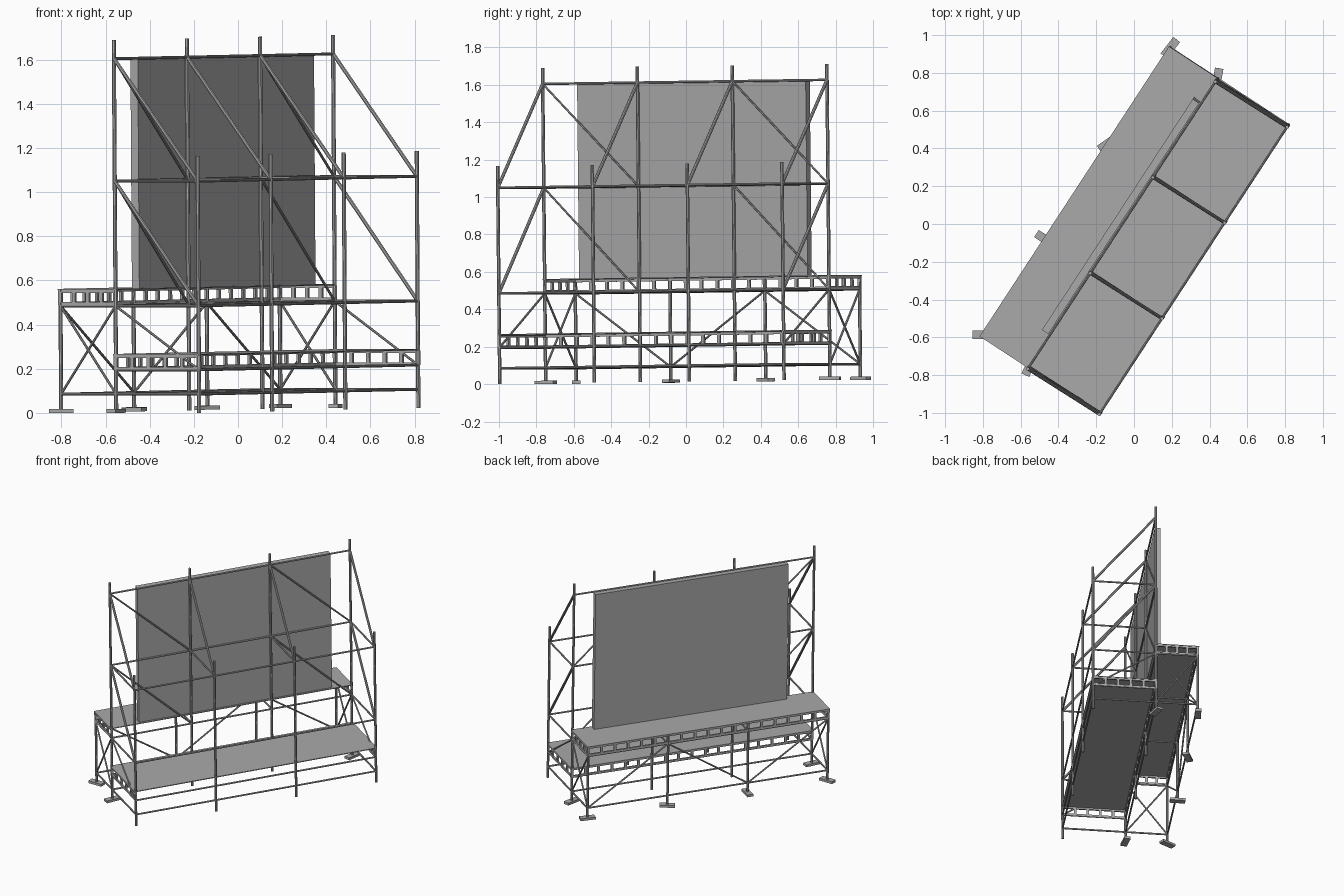
import bpy, bmesh, math
from mathutils import Vector, Matrix

cube = bpy.data.objects.get("Cube")
if cube:
    bpy.data.objects.remove(cube)

steel = bpy.data.materials.new("plain_grey")
steel.use_nodes = True
GREY = (0.40, 0.40, 0.40, 1)
steel.diffuse_color = GREY
steel.node_tree.nodes["Principled BSDF"].inputs["Base Color"].default_value = GREY

# Stage frame: u runs along the length, v runs to the front, slightly tilted
TILT = 0.012
U = Vector((0.547, 0.837, TILT)).normalized()
V = Vector((0.837, -0.547, 0)).normalized()
W = V.cross(U)
FRAME = Matrix((U, -V, W)).transposed().to_4x4()
FRAME.translation = (-0.055, 0.01, 0.011)

POSTS = [-0.908, -0.303, 0.303, 0.908]
END = POSTS[-1]
FRONT, MID, BACK = 0.449, 0.0, -0.298
FOOT, LEDGE, DECK, GUARD, TOP = 0.085, 0.195, 0.485, 1.05, 1.605


def P(u, v, z):
    return Vector((u, -v, z))


def finish(name, bm):
    bmesh.ops.recalc_face_normals(bm, faces=bm.faces)
    mesh = bpy.data.meshes.new(name)
    bm.to_mesh(mesh)
    bm.free()
    mesh.materials.append(steel)
    obj = bpy.data.objects.new(name, mesh)
    obj.matrix_world = FRAME
    bpy.context.collection.objects.link(obj)
    return obj


def tube(bm, a, b, r):
    d = b - a
    rot = d.to_track_quat('Z', 'Y').to_matrix().to_4x4()
    bmesh.ops.create_cone(bm, cap_ends=True, segments=8, radius1=r, radius2=r,
                          depth=d.length, matrix=Matrix.Translation((a + b) / 2) @ rot)


def box(bm, centre, size, angle=0):
    m = Matrix.Translation(centre) @ Matrix.Rotation(angle, 4, 'Z') @ Matrix.Diagonal((*size, 1))
    bmesh.ops.create_cube(bm, size=1, matrix=m)


def tubes(name, pairs, r):
    bm = bmesh.new()
    for a, b in pairs:
        tube(bm, P(*a), P(*b), r)
    return finish(name, bm)


def plate(name, u0, u1, v0, v1, z0, z1):
    bm = bmesh.new()
    box(bm, P((u0 + u1) / 2, (v0 + v1) / 2, (z0 + z1) / 2), (u1 - u0, v1 - v0, z1 - z0))
    finish(name, bm)


def ladder_beam(name, a, b, bays, height=0.066):
    """Two flat chords joined by evenly spaced uprights."""
    bm = bmesh.new()
    a, b = P(*a), P(*b)
    d = b - a
    ang = math.atan2(d.y, d.x)
    t = 0.012
    for z in (t / 2, height - t / 2):
        box(bm, (a + b) / 2 + Vector((0, 0, z)), (d.length, t, t), ang)
    for i in range(bays + 1):
        box(bm, a + d * i / bays + Vector((0, 0, height / 2)), (0.018, t, height), ang)
    finish(name, bm)


# Upright posts
for name, v, z0, z1 in (("front_posts", FRONT, 0, 1.165), ("middle_posts", MID, 0.003, 1.69),
                        ("back_posts", BACK, 0.015, 0.55)):
    tubes(name, [((u, v, z0), (u, v, z1)) for u in POSTS], 0.0095)

# Long horizontal rails
rows = {"front": (FRONT, (FOOT, LEDGE, DECK, GUARD)),
        "middle": (MID, (FOOT, LEDGE, DECK, GUARD, TOP)),
        "back": (BACK, (FOOT, DECK))}
for row, (v, levels) in rows.items():
    tubes(row + "_rails", [((-END, v, z), (END, v, z)) for z in levels], 0.0065)

# Cross rails between rows
cross = [((u, MID, GUARD), (u, FRONT, GUARD)) for u in POSTS]
cross += [((u, BACK, DECK), (u, MID, DECK)) for u in POSTS]
for u in (-END, END):
    cross += [((u, MID, z), (u, FRONT, z)) for z in (FOOT, LEDGE, DECK)]
    cross.append(((u, BACK, FOOT), (u, MID, FOOT)))
tubes("cross_rails", cross, 0.0065)

# Raking braces from the middle row down to the front row
raking = [((u, MID, TOP), (u, FRONT, GUARD)) for u in POSTS]
raking += [((u, MID, GUARD), (u, FRONT, DECK)) for u in (-END, END)]
tubes("raking_braces", raking, 0.009)

# Thin braces: outer bays of the middle row, zigzag on the back row, crossed ends
thin = []
for i in (0, 2):
    for hi, lo in ((TOP, GUARD), (GUARD, DECK)):
        thin.append(((POSTS[i], MID, hi), (POSTS[i + 1], MID, lo)))
for i in range(3):
    hi, lo = (DECK, FOOT) if i % 2 == 0 else (FOOT, DECK)
    thin.append(((POSTS[i], BACK, hi), (POSTS[i + 1], BACK, lo)))
for u in (-END, END):
    thin.append(((u, MID, DECK), (u, FRONT, LEDGE)))
    thin.append(((u, BACK, DECK), (u, MID, FOOT)))
    thin.append(((u, BACK, FOOT), (u, MID, DECK)))
tubes("thin_braces", thin, 0.006)

# Decks and the ladder beams under their rear edge and ends
for name, v0, v1, z, bays in (("front_deck", MID, FRONT, LEDGE, 5), ("back_deck", BACK, MID, DECK + 0.005, 4)):
    plate(name, -0.917, 0.917, v0 - 0.01, v1 + 0.005, z + 0.066, z + 0.072)
    ladder_beam(name + "_rear_beam", (-END, v0, z), (END, v0, z), 18)
    for side, u in (("right", -END), ("left", END)):
        ladder_beam(f"{name}_{side}_beam", (u, v0, z), (u, v1, z), bays)

# Display panel
plate("display_panel", -0.695, 0.765, -0.05, -0.01, 0.562, 1.605)

# Timber pads under the back posts and the outer middle posts
bm = bmesh.new()
heading = math.atan2(U.y, U.x)
pads = list(zip(POSTS, [BACK] * 4, (0, -33, 35, 52)))
pads += [(-END, MID, 65), (END, MID, 80)]
for u, v, deg in pads:
    box(bm, P(u, v, 0.009), (0.11, 0.045, 0.018), math.radians(deg) - heading)
finish("base_pads", bm)
